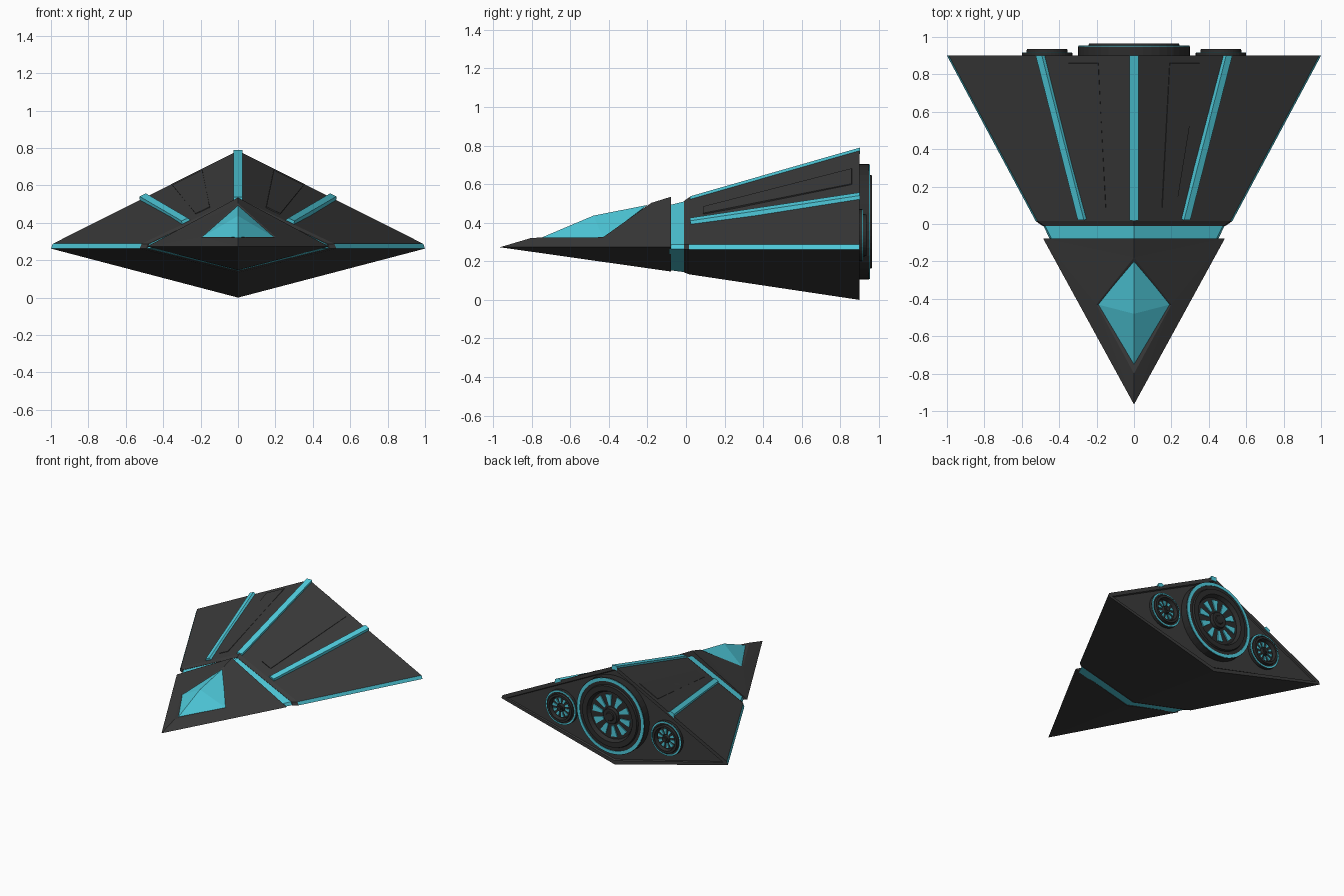
import bpy, bmesh, math
from mathutils import Vector

if "Cube" in bpy.data.objects:
    bpy.data.objects.remove(bpy.data.objects["Cube"])


def material(name, rgb):
    m = bpy.data.materials.new(name)
    m.diffuse_color = (*rgb, 1)
    m.use_nodes = True
    m.node_tree.nodes["Principled BSDF"].inputs["Base Color"].default_value = m.diffuse_color
    return m


GREY = material("dark grey hull", (0.043, 0.043, 0.043))
BLACK = material("engine charcoal", (0.026, 0.026, 0.026))
TEAL = material("teal glow", (0.08, 0.61, 0.73))


def build(name, verts, faces, mats):
    bm = bmesh.new()
    vs = [bm.verts.new(v) for v in verts]
    for f in faces:
        bm.faces.new([vs[i] for i in f])
    return finish(name, bm, mats)


def finish(name, bm, mats):
    bmesh.ops.remove_doubles(bm, verts=bm.verts, dist=1e-5)
    bmesh.ops.recalc_face_normals(bm, faces=bm.faces)
    me = bpy.data.meshes.new(name)
    bm.to_mesh(me)
    bm.free()
    for m in mats:
        me.materials.append(m)
    ob = bpy.data.objects.new(name, me)
    bpy.context.collection.objects.link(ob)
    return ob


# Envelope of the wedge: half width, ridge height and keel height along y
def half_width(y): return (y + 0.965) * 0.5362
def ridge(y): return 0.527 + 0.287 * y
def keel(y): return 0.135 - 0.15 * y
def top_z(x, y): return 0.285 + (ridge(y) - 0.285) * (1 - x / half_width(y))


def section(y, k=1.0):
    w, mid = half_width(y) * k, 0.275
    pts = [(0, ridge(y)), (w - 0.01, 0.288), (w, 0.262),
           (0, keel(y)), (-w, 0.262), (-w + 0.01, 0.288)]
    return [(x, y, mid + (z - mid) * k) for x, z in pts]


def loft(name, sections, mats):
    n = len(sections[0])
    verts = [p for s in sections for p in s]
    faces = [list(range(n)), list(range(len(verts) - n, len(verts)))]
    for a in range(len(sections) - 1):
        for i in range(n):
            j = (i + 1) % n
            faces.append((a * n + i, a * n + j, (a + 1) * n + j, (a + 1) * n + i))
    return build(name, verts, faces, mats)


# Main hull: chamfered front, teal edge bands, recessed stern panel
hull = loft("main_hull", [section(-0.01, 0.955), section(0.015), section(0.9)], [GREY, TEAL])
bm = bmesh.new()
bm.from_mesh(hull.data)
for f in bm.faces:
    if abs(f.normal.x) > 0.7 and f.calc_center_median().y > 0.1:
        f.material_index = 1
stern = [f for f in bm.faces if f.normal.y > 0.99]
bmesh.ops.inset_region(bm, faces=stern, thickness=0.03, depth=0)
bmesh.ops.inset_region(bm, faces=stern, thickness=0.008, depth=-0.01)
bm.to_mesh(hull.data)
bm.free()

# Glowing neck between hull and nose
loft("neck_band", [section(-0.085, 0.95), section(0.0, 0.945)], [TEAL])

# Nose wedge with an open cockpit recess in its ridge
Y = -0.077
w = half_width(Y) + 0.01
nose_v = [(0, -0.965, 0.273), (0, -0.8, 0.322), (0.2, -0.43, 0.325), (0, -0.18, 0.503),
          (0, Y, 0.535), (w, Y, 0.273), (0, Y, 0.147), (-w, Y, 0.273), (-0.2, -0.43, 0.325)]
build("nose", nose_v, [(0, 1, 2), (0, 2, 5), (2, 3, 5), (3, 4, 5), (0, 8, 1), (0, 7, 8),
                       (8, 7, 3), (3, 7, 4), (0, 5, 6), (0, 6, 7), (4, 7, 6, 5),
                       (1, 8, 2), (2, 8, 3)], [GREY])

# Faceted canopy
build("canopy", [(0, -0.785, 0.308), (0.195, -0.43, 0.322), (0, -0.2, 0.492),
                 (-0.195, -0.43, 0.322), (0, -0.48, 0.437), (0, -0.43, 0.3)],
      [(0, 1, 4), (1, 2, 4), (2, 3, 4), (3, 0, 4), (0, 5, 1), (1, 5, 2), (2, 5, 3), (3, 5, 0)],
      [TEAL])


# Plates that follow the sloping deck
UP = Vector((0.5, -0.285, 1)).normalized()


def deck_plate(name, quad, height, taper, mat):
    base = [Vector((x, y, top_z(x, y))) for x, y in quad]
    mids = [(base[0] + base[1]) / 2] * 2 + [(base[2] + base[3]) / 2] * 2
    for side, s in (("right", 1), ("left", -1)):
        low = [p - UP * 0.012 for p in base]
        high = [m + (p - m) * taper + UP * height for p, m in zip(base, mids)]
        verts = [(p.x * s, min(p.y, 0.902), p.z) for p in low + high]
        build(f"{name}_{side}", verts,
              [(0, 1, 2, 3), (4, 5, 6, 7), (0, 1, 5, 4), (1, 2, 6, 5), (2, 3, 7, 6), (3, 0, 4, 7)],
              [mat])


deck_plate("deck_strip", [(0.25, 0.025), (0.305, 0.025), (0.53, 0.905), (0.475, 0.905)], 0.016, 0.6, TEAL)
deck_plate("deck_panel", [(0.15, 0.09), (0.225, 0.09), (0.35, 0.86), (0.19, 0.86)], 0.004, 1, GREY)

# Strip along the top ridge
strip = []
for y in (0.02, 0.902):
    t = ridge(y)
    strip.append([(x, y, t + z) for x, z in ((-0.023, 0.004), (0.023, 0.004), (0.023, -0.03), (-0.023, -0.03))])
loft("ridge_strip", strip, [TEAL])


# Engines
def lathe(name, profile, cx, cz, mat, n=40, closed=False):
    bm = bmesh.new()
    vs = [bm.verts.new((cx + r, y, cz)) for r, y in profile]
    ends = vs + vs[:1] if closed else vs
    edges = [bm.edges.new((a, b)) for a, b in zip(ends, ends[1:])]
    bmesh.ops.spin(bm, geom=vs + edges, cent=(cx, 0, cz), axis=(0, 1, 0), angle=math.tau, steps=n)
    ob = finish(name, bm, [mat])
    return ob


def engine(name, cx, cz, s, step, end):
    y0 = 0.885
    floor = end - 0.03
    lathe(name + "_housing", [(0, y0), (0.3 * s, y0), (0.3 * s, step), (0.245 * s, step),
                              (0.24 * s, end), (0.2 * s, end), (0.185 * s, floor), (0, floor)], cx, cz, BLACK)
    lathe(name + "_glow_ring", [(0.272 * s, step - 0.004), (0.296 * s, step - 0.004),
                                (0.296 * s, step + 0.004), (0.272 * s, step + 0.004)],
          cx, cz, TEAL, closed=True)
    lathe(name + "_hub", [(0, floor), (0.065 * s, floor), (0.06 * s, end - 0.006), (0.035 * s, end - 0.006),
                          (0.03 * s, end), (0, end)], cx, cz, BLACK, 20)
    # Fan of glowing wedges
    verts, faces = [], []
    for i in range(10):
        a, b = math.tau * (i + 0.25) / 10, len(verts)
        for y in (floor - 0.003, floor + 0.008):
            for r, d in ((0.08, -0.12), (0.165, -0.16), (0.165, 0.16), (0.08, 0.12)):
                verts.append((cx + r * s * math.cos(a + d), y, cz + r * s * math.sin(a + d)))
        faces += [tuple(b + k for k in f) for f in
                  ((0, 1, 2, 3), (4, 5, 6, 7), (0, 1, 5, 4), (1, 2, 6, 5), (2, 3, 7, 6), (3, 0, 4, 7))]
    build(name + "_fan", verts, faces, [TEAL])


engine("main_engine", 0, 0.405, 1.0, 0.95, 0.965)
engine("right_engine", 0.465, 0.335, 0.45, 0.914, 0.935)
engine("left_engine", -0.465, 0.335, 0.45, 0.914, 0.935)
